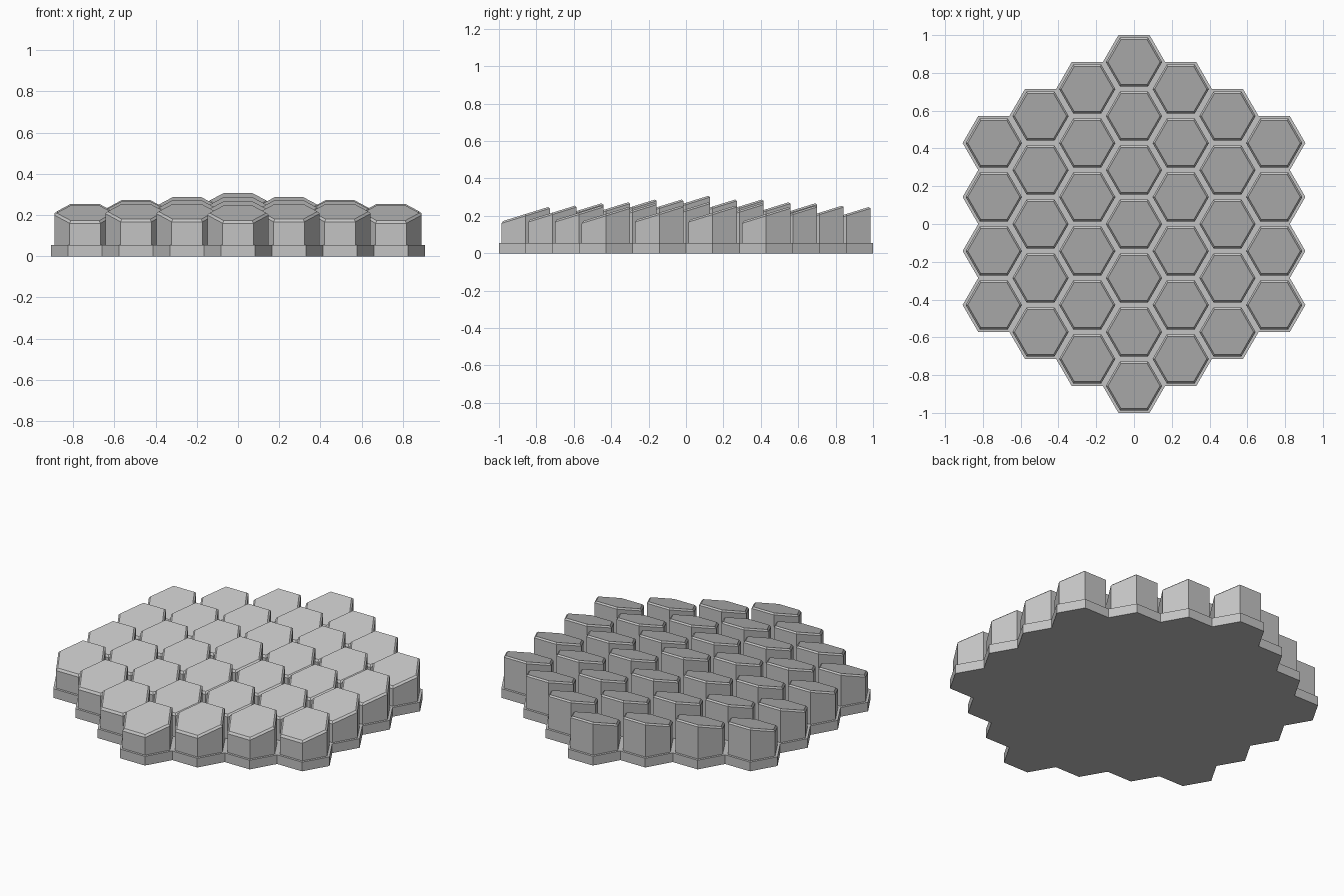
import bpy
import bmesh
from math import cos, sin, pi, sqrt, hypot
from mathutils import Vector

cube = bpy.data.objects.get("Cube")
if cube:
    bpy.data.objects.remove(cube, do_unlink=True)

PITCH = 2 / 7                # flat to flat distance of the grid cells
CELL_R = PITCH / sqrt(3)     # cell corner radius
COLUMN_R = 0.149
BASE_H = 0.055
SLOPE = 0.31                 # every top rises towards the back
RINGS = 3

grey = bpy.data.materials.new("light_grey")
grey.use_nodes = True
color = (0.55, 0.55, 0.55, 1)
grey.diffuse_color = color
grey.node_tree.nodes["Principled BSDF"].inputs["Base Color"].default_value = color


def hexagon(cx, cy, radius, height=lambda x, y: 0):
    """Corner points of a hexagon with flat sides at front and back."""
    points = []
    for i in range(6):
        x, y = radius * cos(i * pi / 3), radius * sin(i * pi / 3)
        points.append(Vector((cx + x, cy + y, height(x, y))))
    return points


def make_object(name, bm):
    bmesh.ops.recalc_face_normals(bm, faces=bm.faces)
    mesh = bpy.data.meshes.new(name)
    bm.to_mesh(mesh)
    bm.free()
    mesh.materials.append(grey)
    obj = bpy.data.objects.new(name, mesh)
    bpy.context.collection.objects.link(obj)


# Cell centres of the hexagonal field
centres = []
for q in range(-RINGS, RINGS + 1):
    for r in range(-RINGS, RINGS + 1):
        if abs(q + r) <= RINGS:
            centres.append((1.5 * CELL_R * q, PITCH * (r + q / 2)))

# Base slab: joined cells extruded upwards
bm = bmesh.new()
for cx, cy in centres:
    bm.faces.new([bm.verts.new(p) for p in hexagon(cx, cy, CELL_R)])
bmesh.ops.remove_doubles(bm, verts=bm.verts, dist=0.001)
slab = bmesh.ops.extrude_face_region(bm, geom=bm.faces[:], use_keep_orig=True)
raised = [g for g in slab["geom"] if isinstance(g, bmesh.types.BMVert)]
bmesh.ops.translate(bm, verts=raised, vec=(0, 0, BASE_H))
make_object("base", bm)

# Columns: sloped tops with a small chamfer, taller towards the middle
for n, (cx, cy) in enumerate(centres):
    top = 0.27 - 0.07 * hypot(cx, cy)
    bm = bmesh.new()
    loops = [
        hexagon(cx, cy, COLUMN_R, lambda x, y: BASE_H),
        hexagon(cx, cy, COLUMN_R, lambda x, y: top - 0.01 + SLOPE * y),
        hexagon(cx, cy, COLUMN_R - 0.011, lambda x, y: top + SLOPE * y),
    ]
    rows = [[bm.verts.new(p) for p in loop] for loop in loops]
    for low, high in zip(rows, rows[1:]):
        for i in range(6):
            j = (i + 1) % 6
            bm.faces.new((low[i], low[j], high[j], high[i]))
    bm.faces.new(rows[-1])
    bm.faces.new(rows[0][::-1])
    make_object(f"column_{n + 1}", bm)
